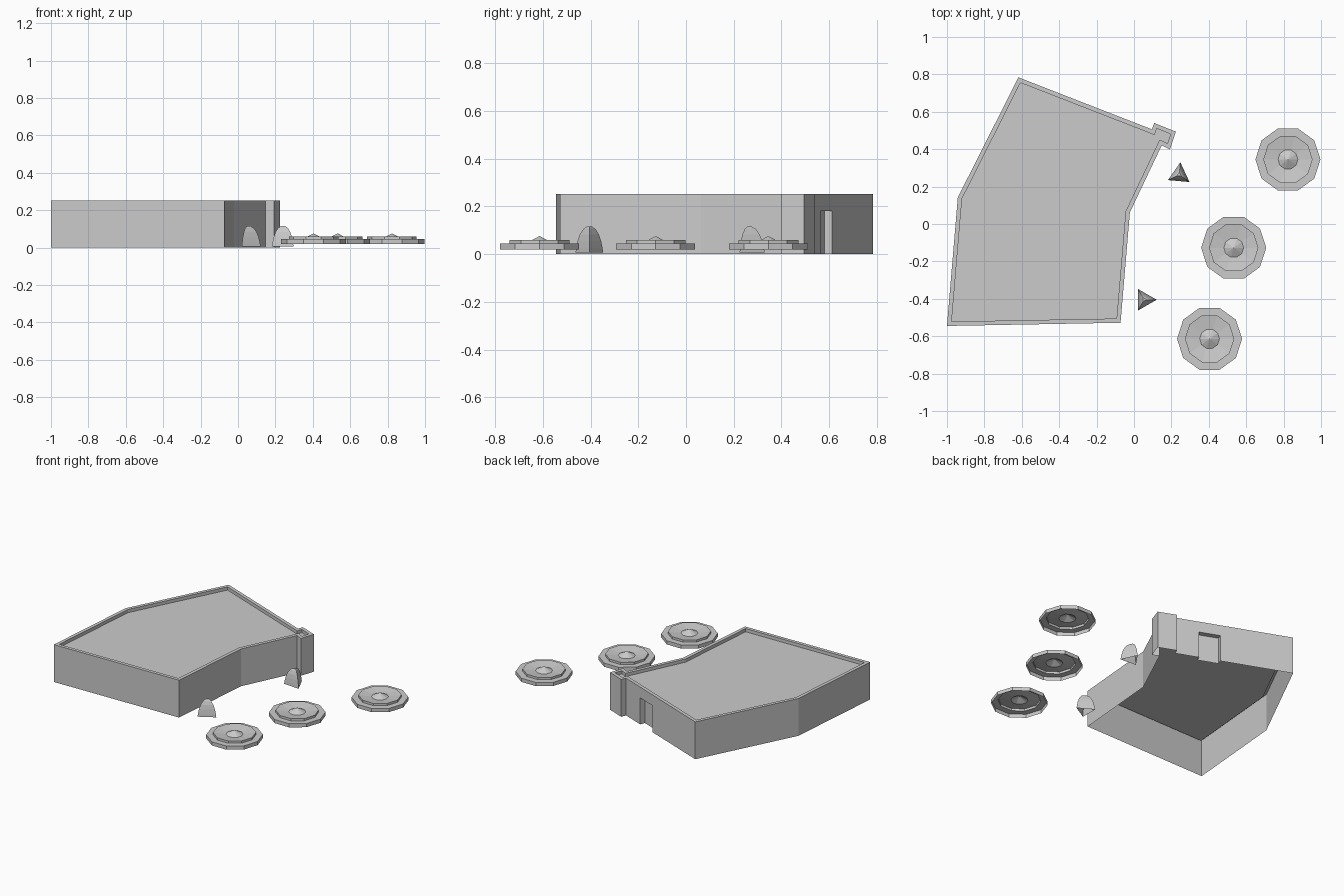
import bpy, bmesh, math
from mathutils import Vector

if "Cube" in bpy.data.objects:
    bpy.data.objects.remove(bpy.data.objects["Cube"])

H = 0.253          # wall height
DOOR_H = 0.18


def finish(name, bm):
    mesh = bpy.data.meshes.new(name)
    bm.to_mesh(mesh)
    bm.free()
    obj = bpy.data.objects.new(name, mesh)
    bpy.context.collection.objects.link(obj)
    return obj


def lathe(name, profile, sides, location, angle=0.0):
    """Open-bottomed flat-sided shell; the last profile point is the tip."""
    bm = bmesh.new()
    rings = []
    for r, z in profile[:-1]:
        rings.append([bm.verts.new((r * math.cos(angle + i * math.tau / sides),
                                    r * math.sin(angle + i * math.tau / sides), z))
                      for i in range(sides)])
    tip = bm.verts.new((0, 0, profile[-1][1]))
    for i in range(sides):
        j = (i + 1) % sides
        for a, b in zip(rings, rings[1:]):
            bm.faces.new((a[i], a[j], b[j], b[i]))
        bm.faces.new((rings[-1][i], rings[-1][j], tip))
    obj = finish(name, bm)
    obj.location = (location[0], location[1], 0)


# Building: counter-clockwise plan, open underneath
plan = [Vector(p) for p in (
    (-1.0, -0.545), (-0.072, -0.528), (-0.022, 0.062), (0.148, 0.42),
    (0.192, 0.399), (0.224, 0.494), (0.108, 0.54), (0.096, 0.506),
    (-0.618, 0.784), (-0.942, 0.142))]
bm = bmesh.new()


def wall(p, q, z0=0.0, z1=H):
    bm.faces.new([bm.verts.new((v.x, v.y, z))
                  for v, z in ((p, z0), (q, z0), (q, z1), (p, z1))])


for i, p in enumerate(plan):
    q = plan[(i + 1) % len(plan)]
    if i != 7:
        wall(p, q)
        continue
    # Back wall with recessed doorway
    d = (q - p).normalized()
    inward = Vector((-d.y, d.x)) * 0.035
    a, b = q - d * 0.609, q - d * 0.472
    ai, bi = a + inward, b + inward
    wall(p, a)
    wall(a, b, DOOR_H, H)
    wall(b, q)
    for s, e in ((a, ai), (ai, bi), (bi, b)):
        wall(s, e, 0, DOOR_H)
    bm.faces.new([bm.verts.new((v.x, v.y, DOOR_H)) for v in (a, ai, bi, b)])

# Roof sunk behind a low parapet
roof = bm.faces.new([bm.verts.new((v.x, v.y, H)) for v in plan])
roof.normal_update()
bmesh.ops.inset_individual(bm, faces=[roof], thickness=0.023, use_even_offset=True)
sunk = bmesh.ops.extrude_discrete_faces(bm, faces=[roof])["faces"][0]
bmesh.ops.translate(bm, verts=sunk.verts[:], vec=(0, 0, -0.022))
bmesh.ops.remove_doubles(bm, verts=bm.verts[:], dist=0.0005)
finish("building", bm)

# Ten-sided stepped basins with a centre cone
basin = [(0.174, 0.02), (0.174, 0.045), (0.132, 0.045),
         (0.132, 0.06), (0.053, 0.049), (0, 0.076)]
for n, pos in enumerate(((0.823, 0.345), (0.533, -0.127), (0.404, -0.614))):
    lathe(f"basin_{n + 1}", basin, 10, pos)

# Three-sided curved markers
marker = [(0.067, 0.006), (0.064, 0.025), (0.057, 0.055), (0.046, 0.083),
          (0.03, 0.105), (0.014, 0.115), (0, 0.117)]
lathe("marker_1", marker, 3, (0.054, -0.405))
lathe("marker_2", marker, 3, (0.242, 0.263), math.radians(85))
